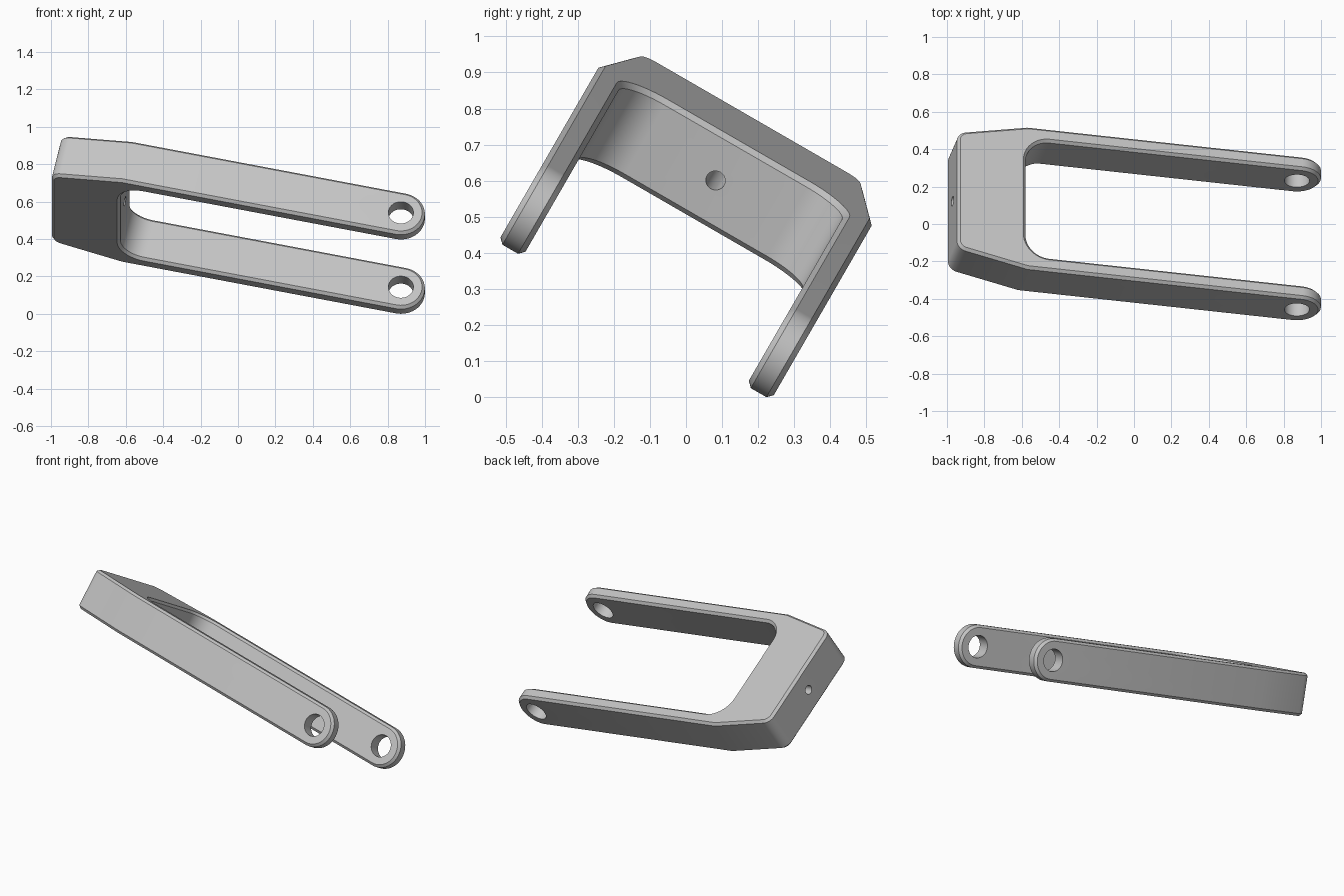
import bpy, bmesh, math
from mathutils import Matrix, Vector

if "Cube" in bpy.data.objects:
    bpy.data.objects.remove(bpy.data.objects["Cube"], do_unlink=True)

HALF_W, ARM, R = 0.4375, 0.08, 0.128      # half width, arm thickness, half height
BACK, INNER, BACK_W = -1.885, -1.51, 0.356  # base position and its narrow end

grey = bpy.data.materials.new("grey_metal")
grey.use_nodes = True
COLOUR = (0.55, 0.55, 0.55, 1)
grey.diffuse_color = COLOUR
grey.node_tree.nodes["Principled BSDF"].inputs["Base Color"].default_value = COLOUR


def rounded(points, steps=12):
    """Outline whose corners (x, y, radius) are filleted."""
    out = []
    for i, (x, y, r) in enumerate(points):
        p = Vector((x, y))
        if r == 0:
            out.append(p)
            continue
        a = (Vector(points[i - 1][:2]) - p).normalized()
        b = (Vector(points[(i + 1) % len(points)][:2]) - p).normalized()
        half = a.angle(b) / 2
        centre = p + (a + b).normalized() * (r / math.sin(half))
        start = p + a * (r / math.tan(half)) - centre
        turn = start.angle_signed(p + b * (r / math.tan(half)) - centre)
        for k in range(steps + 1):
            out.append(centre + Matrix.Rotation(-turn * k / steps, 2) @ start)
    return out


def prism(name, outline, depth, matrix=Matrix()):
    """Extrude an outline by depth to both sides of its plane."""
    bm = bmesh.new()
    face = bm.faces.new([bm.verts.new((p[0], p[1], -depth)) for p in outline])
    new = bmesh.ops.extrude_face_region(bm, geom=[face])["geom"]
    bmesh.ops.translate(bm, vec=(0, 0, 2 * depth),
                        verts=[v for v in new if isinstance(v, bmesh.types.BMVert)])
    bmesh.ops.recalc_face_normals(bm, faces=bm.faces)
    bm.transform(matrix)
    mesh = bpy.data.meshes.new(name)
    bm.to_mesh(mesh)
    bm.free()
    mesh.materials.append(grey)
    obj = bpy.data.objects.new(name, mesh)
    bpy.context.collection.objects.link(obj)
    return obj


def circle(r, n=48):
    return [(r * math.cos(math.tau * k / n), r * math.sin(math.tau * k / n)) for k in range(n)]


def apply(obj, mod):
    bpy.context.view_layer.objects.active = obj
    bpy.ops.object.modifier_apply(modifier=mod.name)


def cut(obj, cutter, operation):
    cutter.hide_render = True
    mod = obj.modifiers.new("cut", "BOOLEAN")
    mod.operation, mod.solver, mod.object = operation, "EXACT", cutter
    apply(obj, mod)
    bpy.data.objects.remove(cutter, do_unlink=True)


# Fork outline: two arms joined by a tapered base
side = HALF_W - ARM
half_outline = [(BACK, BACK_W, 0.06), (-1.5, HALF_W, 0), (0.2, HALF_W, 0),
                (0.2, side, 0), (INNER, side, 0.13)]
mirrored = [(x, -y, r) for x, y, r in reversed(half_outline)]
fork = prism("fork_bracket", rounded(half_outline + mirrored), 0.2)

# Side profile rounds the arm tips
sideways = Matrix.Rotation(math.pi / 2, 4, "X")
arc = [(R * math.sin(math.pi * k / 32), -R * math.cos(math.pi * k / 32)) for k in range(33)]
cut(fork, prism("tip_cutter", arc + [(-2.2, R), (-2.2, -R)], 0.7, sideways), "INTERSECT")

# Small chamfer along the sharp edges
bevel = fork.modifiers.new("chamfer", "BEVEL")
bevel.width, bevel.segments = 0.015, 1
bevel.limit_method, bevel.angle_limit = "ANGLE", math.radians(40)
apply(fork, bevel)

# Pivot holes through the arm tips and a small hole through the base
cut(fork, prism("pivot_cutter", circle(0.067), 0.7, sideways), "DIFFERENCE")
along = Matrix.Translation((-1.7, 0, 0)) @ Matrix.Rotation(math.pi / 2, 4, "Y")
cut(fork, prism("base_hole_cutter", circle(0.027, 32), 0.4, along), "DIFFERENCE")

# Tilt the whole part into its pose
pose = Matrix.Rotation(math.radians(-30), 4, "X") @ Matrix.Rotation(math.radians(12.3), 4, "Y")
fork.data.transform(Matrix.Translation((0.871, -0.079, 0.328)) @ pose)
zmin = min(v.co.z for v in fork.data.vertices)
fork.data.transform(Matrix.Translation((0, 0, -zmin)))

bpy.ops.object.select_all(action="DESELECT")
fork.select_set(True)
bpy.context.view_layer.objects.active = fork
bpy.ops.object.shade_smooth_by_angle(angle=math.radians(25))
